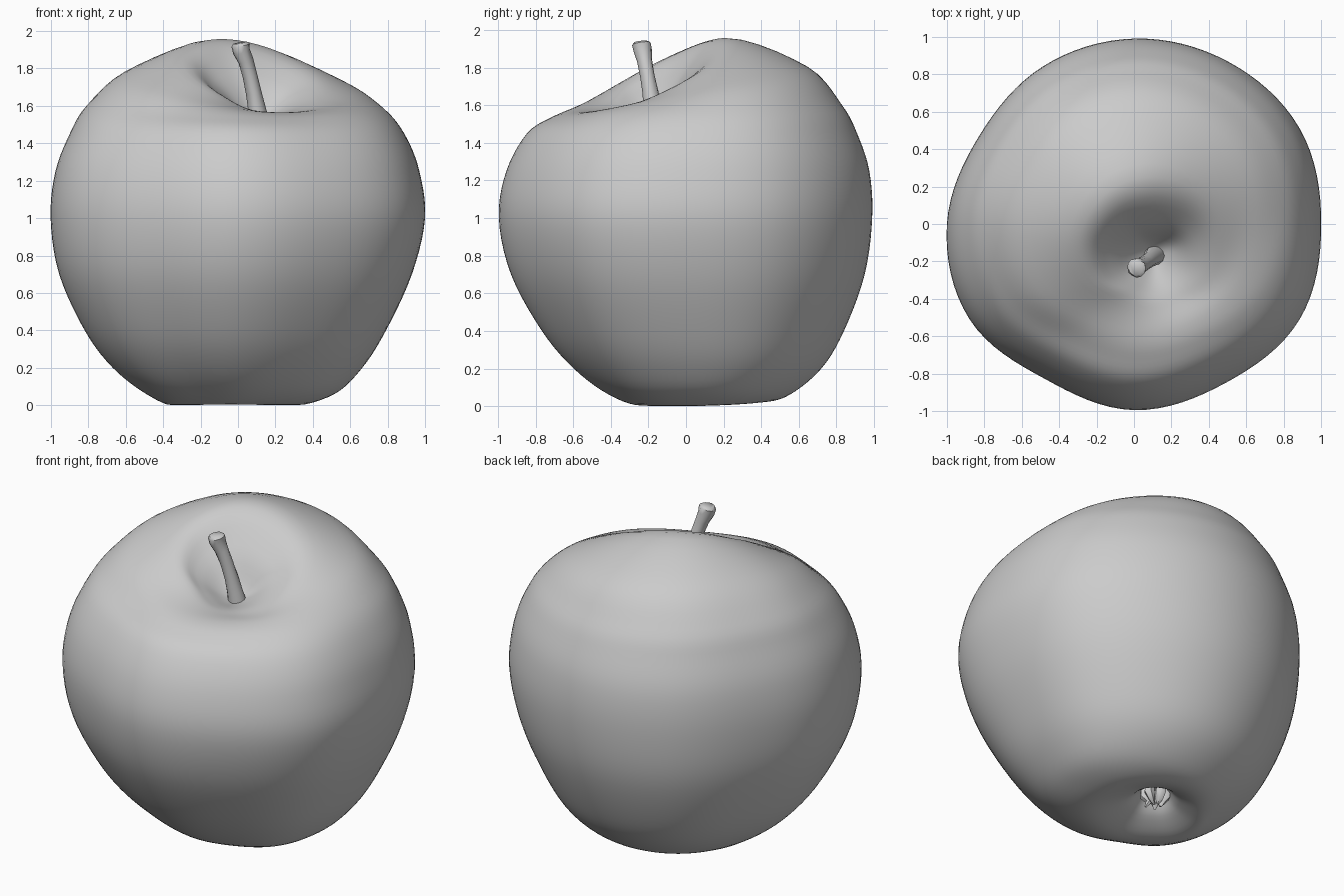
import bpy, bmesh, math, random
from mathutils import Vector

if "Cube" in bpy.data.objects:
    bpy.data.objects.remove(bpy.data.objects["Cube"], do_unlink=True)

random.seed(4)
grey = bpy.data.materials.new("plain_grey")
grey.use_nodes = True
COL = (0.6, 0.6, 0.6, 1)
grey.diffuse_color = COL
grey.node_tree.nodes["Principled BSDF"].inputs["Base Color"].default_value = COL


def spline(a, b, c, d, t):
    """Catmull-Rom between b and c."""
    return 0.5 * (2 * b + (c - a) * t + (2 * a - 5 * b + 4 * c - d) * t * t
                  + (3 * b - a - 3 * c + d) * t ** 3)


def around(vals, th):
    """Smooth blend of values given at +x, +y, -x, -y."""
    r, b, l, f = vals
    mean = (r + b + l + f) / 4
    return (mean + (r - l) / 2 * math.cos(th) + (b - f) / 2 * math.sin(th)
            + (r + l - b - f) / 4 * math.cos(2 * th))


def loft(name, rings, ends=None):
    """Skin rings of points; ends = optional pole points, else flat caps."""
    bm = bmesh.new()
    vs = [[bm.verts.new(p) for p in ring] for ring in rings]
    n = len(vs[0])
    for lo, hi in zip(vs, vs[1:]):
        for j in range(n):
            k = (j + 1) % n
            bm.faces.new((lo[j], lo[k], hi[k], hi[j]))
    if ends:
        a, b = bm.verts.new(ends[0]), bm.verts.new(ends[1])
        for j in range(n):
            k = (j + 1) % n
            bm.faces.new((a, vs[0][k], vs[0][j]))
            bm.faces.new((b, vs[-1][j], vs[-1][k]))
    else:
        bm.faces.new(vs[0][::-1])
        bm.faces.new(vs[-1])
    bmesh.ops.recalc_face_normals(bm, faces=bm.faces)
    me = bpy.data.meshes.new(name)
    bm.to_mesh(me)
    bm.free()
    me.materials.append(grey)
    ob = bpy.data.objects.new(name, me)
    bpy.context.collection.objects.link(ob)
    bpy.ops.object.select_all(action='DESELECT')
    ob.select_set(True)
    bpy.context.view_layer.objects.active = ob
    bpy.ops.object.shade_smooth_by_angle(angle=math.radians(50))
    return ob


# Fruit stations: ring centre, then distance and height at right, back, left, front
PIT, MID = (-0.05, 0.13), (0, 0)
STATIONS = [
    (PIT, (0, 0, 0, 0), (.16, .16, .16, .16)),
    (PIT, (.07, .07, .07, .07), (.145, .145, .145, .145)),
    (PIT, (.17, .15, .15, .17), (.06, .07, .06, .06)),
    (PIT, (.37, .28, .30, .36), (.003, .025, .003, .003)),
    (MID, (.51, .55, .49, .41), (.06, .06, .06, .06)),
    (MID, (.66, .72, .67, .60), (.2, .2, .2, .2)),
    (MID, (.79, .84, .82, .77), (.4, .4, .4, .4)),
    (MID, (.93, .95, .955, .935), (.7, .7, .7, .7)),
    (MID, (1, .99, 1, 1), (1, 1, 1, 1)),
    (MID, (.97, .975, .975, .96), (1.25, 1.25, 1.25, 1.25)),
    (MID, (.90, .91, .90, .85), (1.43, 1.45, 1.45, 1.45)),
    (MID, (.80, .83, .81, .72), (1.56, 1.6, 1.6, 1.535)),
    ((.03, -.05), (.62, .70, .65, .55), (1.645, 1.8, 1.76, 1.575)),
    ((.07, -.12), (.40, .37, .37, .33), (1.67, 1.937, 1.845, 1.58)),
    ((.10, -.16), (.24, .18, .23, .20), (1.63, 1.77, 1.72, 1.56)),
    ((.11, -.17), (.10, .07, .10, .09), (1.56, 1.57, 1.58, 1.53)),
    ((.11, -.17), (0, 0, 0, 0), (1.51, 1.51, 1.51, 1.51)),
]
# Uneven roundness of the outline, every 30 degrees
BULGE = [0, .025, .01, 0, -.02, -.045, 0, .015, -.045, -.005, -.02, .02]
SEG, SUB = 96, 5


def bulge(th):
    u = th / math.tau * 12
    i = int(u)
    return 1 + spline(*(BULGE[(i + k) % 12] for k in (-1, 0, 1, 2)), u - i)


def station_point(i, th):
    (cx, cy), dist, height = STATIONS[max(0, min(i, len(STATIONS) - 1))]
    d = around(dist, th) * bulge(th)
    return Vector((cx + d * math.cos(th), cy + d * math.sin(th), around(height, th)))


angles = [j / SEG * math.tau for j in range(SEG)]
grid = [[station_point(i, th) for th in angles] for i in range(len(STATIONS))]
last = len(grid) - 1
rings = []
for i in range(last):
    for s in range(SUB):
        if i == s == 0:
            continue
        rows = [grid[max(0, min(i + k, last))] for k in (-1, 0, 1, 2)]
        rings.append([spline(*p, s / SUB) for p in zip(*rows)])
for ring in rings:
    for p in ring:
        p.z = max(p.z, 0)
loft("fruit_body", rings, (grid[0][0], grid[last][0]))


def tube(name, path, radii, sides, rough):
    """Slightly knobbly tapered tube along a path."""
    pts = [Vector(p) for p in path]
    out = []
    for i, p in enumerate(pts):
        axis = (pts[min(i + 1, len(pts) - 1)] - pts[max(i - 1, 0)]).normalized()
        u = axis.cross(Vector((0, 1, 0))).normalized()
        v = axis.cross(u)
        ring = []
        for j in range(sides):
            a = j / sides * math.tau
            r = radii[i] * (1 + random.uniform(-rough, rough))
            ring.append(p + u * (r * math.cos(a)) + v * (r * math.sin(a)))
        out.append(ring)
    return loft(name, out)


# Bent stem with a flared, cut tip
tube("stem",
     [(.115, -.165, 1.48), (.10, -.175, 1.58), (.085, -.19, 1.67), (.065, -.205, 1.76),
      (.04, -.22, 1.84), (.02, -.23, 1.89), (.012, -.236, 1.925), (.01, -.237, 1.937)],
     [.058, .048, .041, .038, .041, .048, .05, .038], 12, .07)

# Dried sepals in the bottom hollow
for k in range(5):
    a = k / 5 * math.tau + .3
    c, s = math.cos(a), math.sin(a)
    path = [(PIT[0] + d * c, PIT[1] + d * s, z)
            for d, z in ((.06, .17), (.055, .11), (.035, .07), (.01 + .012 * k, .04))]
    tube("sepal_%d" % (k + 1), path, [.03, .034, .022, .006], 6, .2)
